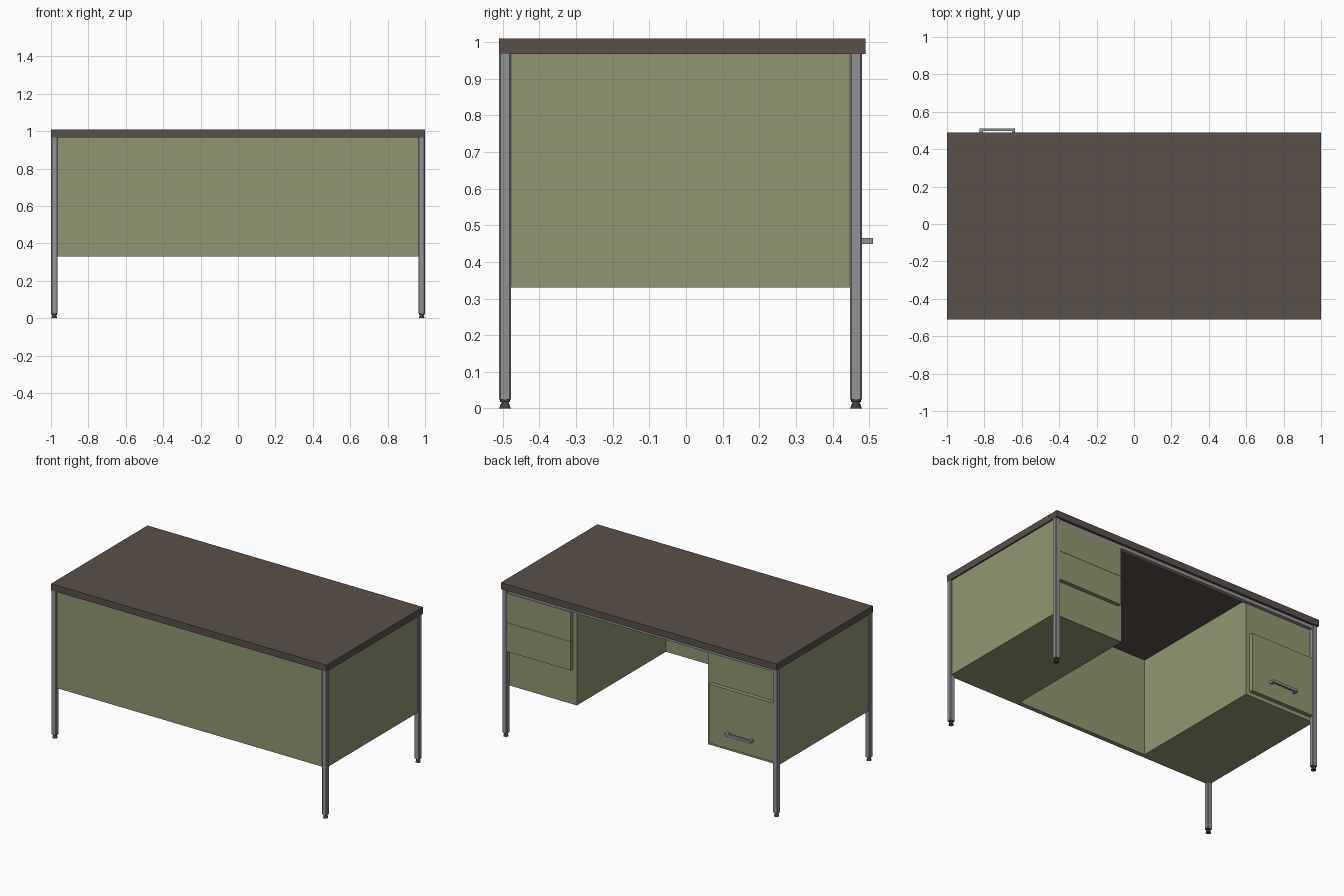
import bpy, bmesh

if "Cube" in bpy.data.objects:
    bpy.data.objects.remove(bpy.data.objects["Cube"])


def material(name, rgb):
    m = bpy.data.materials.new(name)
    m.diffuse_color = (*rgb, 1)
    m.use_nodes = True
    m.node_tree.nodes["Principled BSDF"].inputs["Base Color"].default_value = m.diffuse_color
    return m


OLIVE = material("olive panel", (0.29, 0.31, 0.17))
BROWN = material("dark brown top", (0.100, 0.080, 0.067))
GREY = material("grey metal", (0.29, 0.29, 0.30))
DARK = material("dark foot", (0.05, 0.05, 0.05))


def box(name, x, y, z, mat, bevel=0.0):
    """Box from (min, max) pairs; bevel chamfers only the upright edges."""
    bm = bmesh.new()
    bmesh.ops.create_cube(bm, size=1)
    for v in bm.verts:
        v.co = [lo + (c + 0.5) * (hi - lo) for c, (lo, hi) in zip(v.co, (x, y, z))]
    if bevel:
        upright = [e for e in bm.edges if abs(e.verts[0].co.z - e.verts[1].co.z) > 1e-4]
        bmesh.ops.bevel(bm, geom=upright, offset=bevel, segments=1, affect='EDGES')
    return finish(name, bm, mat)


def finish(name, bm, mat):
    me = bpy.data.meshes.new(name)
    bm.to_mesh(me)
    bm.free()
    me.materials.append(mat)
    ob = bpy.data.objects.new(name, me)
    bpy.context.collection.objects.link(ob)
    return ob


def cone(name, x, y, z0, z1, r0, r1, mat):
    bm = bmesh.new()
    bmesh.ops.create_cone(bm, cap_ends=True, segments=12, radius1=r0, radius2=r1, depth=z1 - z0)
    ob = finish(name, bm, mat)
    ob.location = (x, y, (z0 + z1) / 2)
    return ob


# Work surface
box("desk_top", (-1, 1), (-0.51, 0.49), (0.967, 1.01), BROWN)

# Legs with chamfered corners and flared feet
for sx in (-1, 1):
    for y0, row in ((-0.51, "front"), (0.448, "back")):
        side = "left" if sx < 0 else "right"
        xs = sorted((sx * 0.965, sx * 0.999))
        cx, cy = sx * 0.982, y0 + 0.016
        box(f"{row}_{side}_leg", xs, (y0, y0 + 0.032), (0.024, 0.967), GREY, 0.004)
        cone(f"{row}_{side}_foot", cx, cy, 0, 0.019, 0.016, 0.009, DARK)
        cone(f"{row}_{side}_foot_collar", cx, cy, 0.018, 0.025, 0.014, 0.014, DARK)

# Pedestal cabinets and modesty panel between them
for sx, side in ((-1, "left"), (1, "right")):
    box(f"{side}_pedestal", sorted((sx * 0.475, sx * 0.99)), (-0.499, 0.452), (0.33, 0.967), OLIVE)
box("front_panel", (-0.48, 0.48), (-0.499, -0.47), (0.33, 0.967), OLIVE)

# Metal rail under the top on the knee side
box("back_rail", (-0.966, 0.966), (0.448, 0.474), (0.945, 0.967), GREY)

# Drawer fronts: one deep file drawer, two shallow drawers
box("file_drawer", (-0.967, -0.502), (0.45, 0.478), (0.355, 0.742), OLIVE)
box("upper_drawer", (0.502, 0.967), (0.45, 0.478), (0.752, 0.945), OLIVE)
box("middle_drawer", (0.502, 0.967), (0.45, 0.478), (0.562, 0.7505), OLIVE)

# File drawer pull
box("handle_bar", (-0.825, -0.635), (0.497, 0.51), (0.449, 0.465), GREY)
for x in (-0.825, -0.653):
    box("handle_post", (x, x + 0.018), (0.476, 0.50), (0.449, 0.465), GREY)
